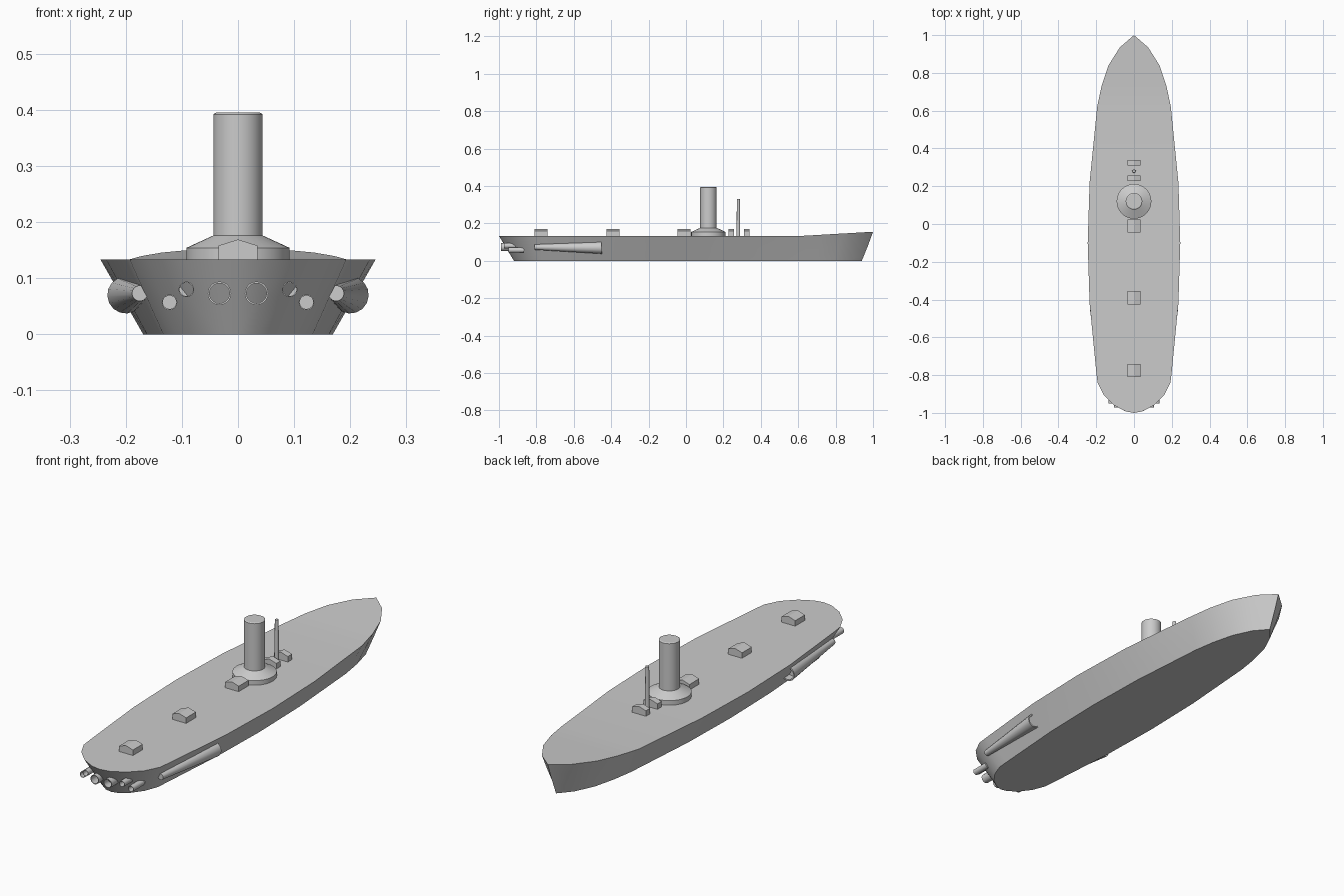
import bpy, bmesh, math
from mathutils import Vector

if "Cube" in bpy.data.objects:
    bpy.data.objects.remove(bpy.data.objects["Cube"])


def finish(name, bm, angle=30):
    bmesh.ops.recalc_face_normals(bm, faces=bm.faces)
    me = bpy.data.meshes.new(name)
    bm.to_mesh(me)
    bm.free()
    ob = bpy.data.objects.new(name, me)
    bpy.context.collection.objects.link(ob)
    bpy.ops.object.select_all(action='DESELECT')
    ob.select_set(True)
    bpy.context.view_layer.objects.active = ob
    bpy.ops.object.shade_smooth_by_angle(angle=math.radians(angle))
    return ob


def lathe(name, start, axis, profile, n=24):
    """Sweep (radius, distance) rings along an axis; end rings are capped."""
    axis = Vector(axis).normalized()
    rot = Vector((0, 0, 1)).rotation_difference(axis)
    bm = bmesh.new()
    rings = []
    for r, d in profile:
        rings.append([bm.verts.new(Vector(start) + rot @ Vector(
            (r * math.cos(2 * math.pi * i / n), r * math.sin(2 * math.pi * i / n), d)))
            for i in range(n)])
    for a, b in zip(rings, rings[1:]):
        for i in range(n):
            j = (i + 1) % n
            bm.faces.new((a[i], a[j], b[j], b[i]))
    bm.faces.new(rings[0])
    bm.faces.new(rings[-1])
    return finish(name, bm)


# Hull: deck half outline (half width, y), tapering to a smaller flat bottom
outline = [(0, -1), (.045, -.992), (.105, -.96), (.16, -.905), (.193, -.84),
           (.2, -.78), (.235, -.42), (.245, -.1), (.235, .22), (.195, .62),
           (.172, .73), (.135, .84), (.075, .935), (0, 1)]
bm = bmesh.new()
levels = []
for t in (0, .5, 1):
    sides = []
    for s in (-1, 1):
        row = []
        for w, y in outline:
            sheer = .133 + .022 * max(0, (y - .62) / .38)
            ease = t + .12 * t * (1 - t) * (y > .6)
            yb = -.92 + (y + 1) * .93
            row.append(bm.verts.new((s * w * (.69 + .31 * t),
                                     yb + (y - yb) * ease, sheer * t)))
        sides.append(row)
    levels.append(sides)
for lo, hi in zip(levels, levels[1:]):
    for a, b in zip(lo, hi):
        for i in range(len(outline) - 1):
            bm.faces.new((a[i], a[i + 1], b[i + 1], b[i]))
for left, right in (levels[0], levels[-1]):
    for i in range(len(outline) - 1):
        bm.faces.new((left[i], left[i + 1], right[i + 1], right[i]))
bmesh.ops.remove_doubles(bm, verts=bm.verts, dist=1e-5)
finish("hull", bm, 32)

# Funnel with flared base, and mast
lathe("funnel", (0, .12, .13), (0, 0, 1),
      [(.092, 0), (.092, .024), (.044, .046), (.044, .262), (.039, .265)], 32)
lathe("mast", (0, .28, .13), (0, 0, 1), [(.01, 0), (.008, .2)], 12)

# Deck hatches with ridged roofs
for k, (y, d) in enumerate([(-.775, .07), (-.39, .07), (-.01, .07), (.242, .03), (.325, .03)]):
    bm = bmesh.new()
    face = bm.faces.new([bm.verts.new((x, y - d / 2, z)) for x, z in
                         [(-.035, .13), (.035, .13), (.035, .158), (0, .169), (-.035, .158)]])
    ext = bmesh.ops.extrude_face_region(bm, geom=[face])
    bmesh.ops.translate(bm, vec=(0, d, 0),
                        verts=[v for v in ext["geom"] if isinstance(v, bmesh.types.BMVert)])
    finish("hatch_%d" % k, bm, 10)

# Stern tubes, open at the aft end, and tapered side fairings
for s, side in ((-1, "left"), (1, "right")):
    for k, (x, y0, y1, z, r) in enumerate([(.033, -.99, -.89, .073, .021),
                                           (.092, -.972, -.88, .08, .014),
                                           (.122, -.95, -.865, .057, .014)]):
        lathe("stern_tube_%s_%d" % (side, k), (s * x, y1, z), (0, -1, 0),
              [(r, 0), (r, y1 - y0), (r * .85, y1 - y0), (r * .85, y1 - y0 - .05)], 20)
    tail, mouth = Vector((s * .175, -.81, .073)), Vector((s * .2, -.45, .07))
    length = (mouth - tail).length
    lathe("side_fairing_" + side, tail, mouth - tail,
          [(.014, 0), (.033, length), (.027, length), (.027, length - .04)], 16)
